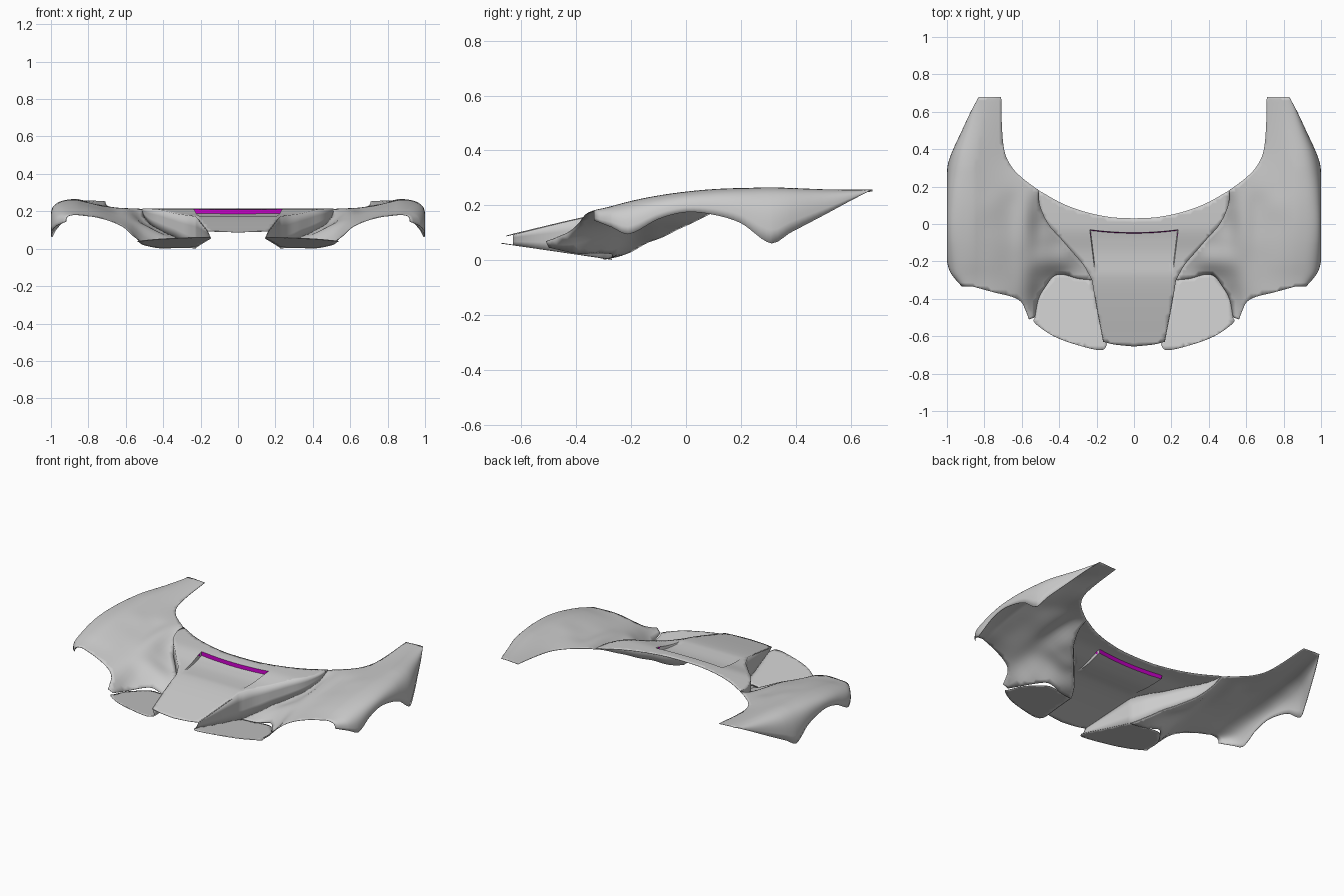
import bpy, bmesh
from mathutils import Vector
from mathutils.geometry import delaunay_2d_cdt
from math import sin, cos, pi

if "Cube" in bpy.data.objects:
    bpy.data.objects.remove(bpy.data.objects["Cube"])


def interp(xs, vs, x):
    """Smooth 1D interpolation through a few samples."""
    x = min(max(x, xs[0]), xs[-1])
    i = 0
    while i < len(xs) - 2 and x > xs[i + 1]:
        i += 1

    def slope(k):
        a, b = max(k - 1, 0), min(k + 1, len(xs) - 1)
        return (vs[b] - vs[a]) / (xs[b] - xs[a])
    d = xs[i + 1] - xs[i]
    t = (x - xs[i]) / d
    return ((2*t**3 - 3*t*t + 1) * vs[i] + (t**3 - 2*t*t + t) * d * slope(i)
            + (3*t*t - 2*t**3) * vs[i + 1] + (t**3 - t*t) * d * slope(i + 1))


def path(pts, n):
    """Smooth 2D path through points, n segments per span."""
    ks = list(range(len(pts)))
    return [tuple(interp(ks, [p[a] for p in pts], j / n) for a in (0, 1))
            for j in range((len(pts) - 1) * n + 1)]


def sheet(outline, zfun, lines=(), step=0.02):
    """Fill a plan outline with a triangulated height field."""
    clean = []
    for p in outline:
        if not clean or (Vector(p) - Vector(clean[-1])).length > 1e-4:
            clean.append(p)
    pts = [Vector(p) for p in clean]
    n = len(pts)
    edges = [(i, (i + 1) % n) for i in range(n)]
    for ln in lines:
        edges += [(len(pts) + i, len(pts) + i + 1) for i in range(len(ln) - 1)]
        pts += [Vector(p) for p in ln]
    fixed = list(pts)
    for i in range(int(1 / step) + 1):
        for j in range(int(1.4 / step) + 1):
            g = Vector((i * step + 0.003, -0.69 + j * step))
            if all((g - p).length > step * 0.6 for p in fixed):
                pts.append(g)
    res = delaunay_2d_cdt(pts, edges, [], 1, 1e-5)
    return [(p.x, p.y, zfun(p.x, p.y)) for p in res[0]], [tuple(f) for f in res[2]]


def strip(rows):
    """Quads between successive rows of points."""
    m = len(rows[0])
    faces = [(r*m + c, r*m + c + 1, (r+1)*m + c + 1, (r+1)*m + c)
             for r in range(len(rows) - 1) for c in range(m - 1)]
    return [p for r in rows for p in r], faces


def build(name, parts, offset=-1):
    """Join mesh pieces, orient them outward, mirror and give thickness."""
    bm = bmesh.new()
    for verts, faces in parts:
        vs = [bm.verts.new(v) for v in verts]
        for f in faces:
            bm.faces.new([vs[i] for i in f])
    bmesh.ops.remove_doubles(bm, verts=bm.verts, dist=2e-4)
    bmesh.ops.recalc_face_normals(bm, faces=bm.faces)
    bm.normal_update()
    if sum((f.normal.z + 0.3 * f.normal.x) * f.calc_area() for f in bm.faces) < 0:
        bmesh.ops.reverse_faces(bm, faces=bm.faces)
    me = bpy.data.meshes.new(name)
    bm.to_mesh(me)
    bm.free()
    ob = bpy.data.objects.new(name, me)
    bpy.context.collection.objects.link(ob)
    bpy.ops.object.select_all(action='DESELECT')
    ob.select_set(True)
    bpy.context.view_layer.objects.active = ob
    bpy.ops.object.shade_smooth_by_angle(angle=0.6)
    ob.modifiers.new("mirror", 'MIRROR').merge_threshold = 0.0005
    sol = ob.modifiers.new("thickness", 'SOLIDIFY')
    sol.thickness, sol.offset = 0.003, offset
    return ob


# Height table of the fender and air channel: one row per y, one value per x
XS = [.2, .3, .4, .5, .58, .66, .76, .86]
YS = [-.52, -.4, -.3, -.2, -.1, 0, .1, .2, .4, .68]
TABLE = [
    [.02, .02, .03, .035, .08, .11, .15, .165],
    [.005, .005, .01, .02, .10, .138, .165, .172],
    [.005, .005, .003, .06, .127, .155, .18, .19],
    [.03, .035, .07, .12, .155, .172, .20, .216],
    [.08, .08, .085, .13, .178, .188, .215, .236],
    [.12, .12, .12, .14, .195, .198, .225, .25],
    [.165, .165, .165, .175, .208, .208, .236, .259],
    [.215, .215, .215, .215, .215, .22, .238, .263],
    [.22, .22, .22, .22, .22, .222, .242, .266],
    [.25, .25, .25, .25, .25, .25, .257, .26]]


def body_z(x, y):
    return interp(YS, [interp(XS, row, x) for row in TABLE], y)


def splitter_z(x, y):
    return max(0.001, 0.06 - 0.146 * (y + 0.67))


# Shared plan curves
hood_edge = path([(.51, .18), (.505, .1), (.46, 0), (.39, -.08), (.33, -.15),
                  (.27, -.22), (.225, -.3)], 5)
hood_side = path([(.225, -.3), (.20, -.45), (.165, -.63)], 9)
scoop_lip = path([(.225, -.3), (.30, -.292), (.38, -.27), (.43, -.28), (.47, -.33),
                  (.51, -.4), (.53, -.5)], 5)

# Fender: inner height field plus rounded outer flank with wheel arch
EY = [-.335, -.27, -.21, -.1, 0, .1, .2, .31, .38, .5, .6, .68]
EX = [.92, .975, .998, 1, 1, 1, 1, .997, .975, .92, .873, .83]
EZ = [.145, .12, .095, .15, .175, .166, .135, .062, .1, .163, .217, .258]


def crown(y):
    return interp([-.335, 0, .3, .68], [.86, .86, .86, .79], y)


stations = sorted(set(EY + [-.335 + 1.015 * i / 50 for i in range(51)]))
rows = []
for y in stations:
    xc, xe, ze = crown(y), interp(EY, EX, y), interp(EY, EZ, y)
    zc = body_z(xc, y)
    rows.append([(xc + (xe - xc) * sin(a)**.65, y, ze + (zc - ze) * cos(a)**.65)
                 for a in [pi / 2 * k / 14 for k in range(14)]] + [(xe, y, ze)])
inner = path([(.71, .68), (.705, .5), (.69, .38), (.65, .3), (.59, .24), (.51, .18)], 5)
front = path([(.56, -.51), (.575, -.47), (.6, -.42), (.65, -.39), (.75, -.365),
              (.86, -.335)], 5)
outline = [(crown(y), y) for y in stations] + inner + hood_edge + scoop_lip + front[:-1]
build("fender", [sheet(outline, body_z), strip(rows)])


# Hood with a recessed centre panel and slot
def slot_y(x):
    return -.05 + .015 * (x / .23)**2


def panel_x(y):
    return .232 + (y + .035) * .12


def hood_z(x, y):
    z = interp([-.655, -.33, -.15, -.04, .03, .18], [.09, .166, .187, .21, .214, .215], y)
    if x < panel_x(y) + .002 and y < slot_y(x) + .002:
        z -= .022 * min(max((y + .27) / .2, 0), 1)
    return z


def panel_line(o):
    c = panel_x(-.035) + o
    return ([(c * i / 12, slot_y(c * i / 12) + o) for i in range(13)]
            + [(panel_x(y) + o, y) for y in [-.05 - .022 * i for i in range(11)]])


screen = path([(0, .03), (.12, .036), (.25, .062), (.38, .108), (.51, .18)], 6)
nose = path([(.165, -.63), (.1, -.645), (0, -.655)], 4)
slot_back = slot_y(0)
centre = [(0, -.655 + .02 * i) for i in range(1, 34)]
hood = build("hood", [sheet(screen + hood_edge + hood_side + nose + centre, hood_z,
                            [panel_line(0), panel_line(.004)])])

# Magenta slot face
mat = bpy.data.materials.new("slot_magenta")
mat.diffuse_color = (.5, 0, .5, 1)
hood.data.materials.append(bpy.data.materials.new("body_grey"))
hood.data.materials[0].diffuse_color = (.8, .8, .8, 1)
hood.data.materials.append(mat)
for f in hood.data.polygons:
    if abs(f.normal.z) < .6 and f.center.x < .232 and -.06 < f.center.y < -.025:
        f.material_index = 1

# Scoop wall: joins the hood edge to the channel floor and the splitter
top = hood_edge + hood_side[1:]
wall = []
for x, y in top:
    low = body_z(x, y) if y >= -.3 else splitter_z(x, y)
    shift = .018 * min(max((-.3 - y) / .3, 0), 1)
    wall.append([(x - shift * k, y, hood_z(x, y) * (1 - k) + low * k)
                 for k in (0, .33, .67, 1)])
build("scoop_wall", [strip(wall)])

# Splitter plate
rim = path([(.53, -.5), (.53, -.53), (.43, -.6), (.3, -.648), (.18, -.675),
            (.147, -.65), (.15, -.62)], 4)
side = [(x - .018 * min((-.3 - y) / .3, 1), y) for x, y in reversed(hood_side[1:-1])]
build("splitter", [sheet(scoop_lip + rim + side, splitter_z)], offset=1)

for m in bpy.data.materials:
    if m.users and not m.is_grease_pencil:
        m.use_nodes = True
        m.node_tree.nodes["Principled BSDF"].inputs["Base Color"].default_value = m.diffuse_color
